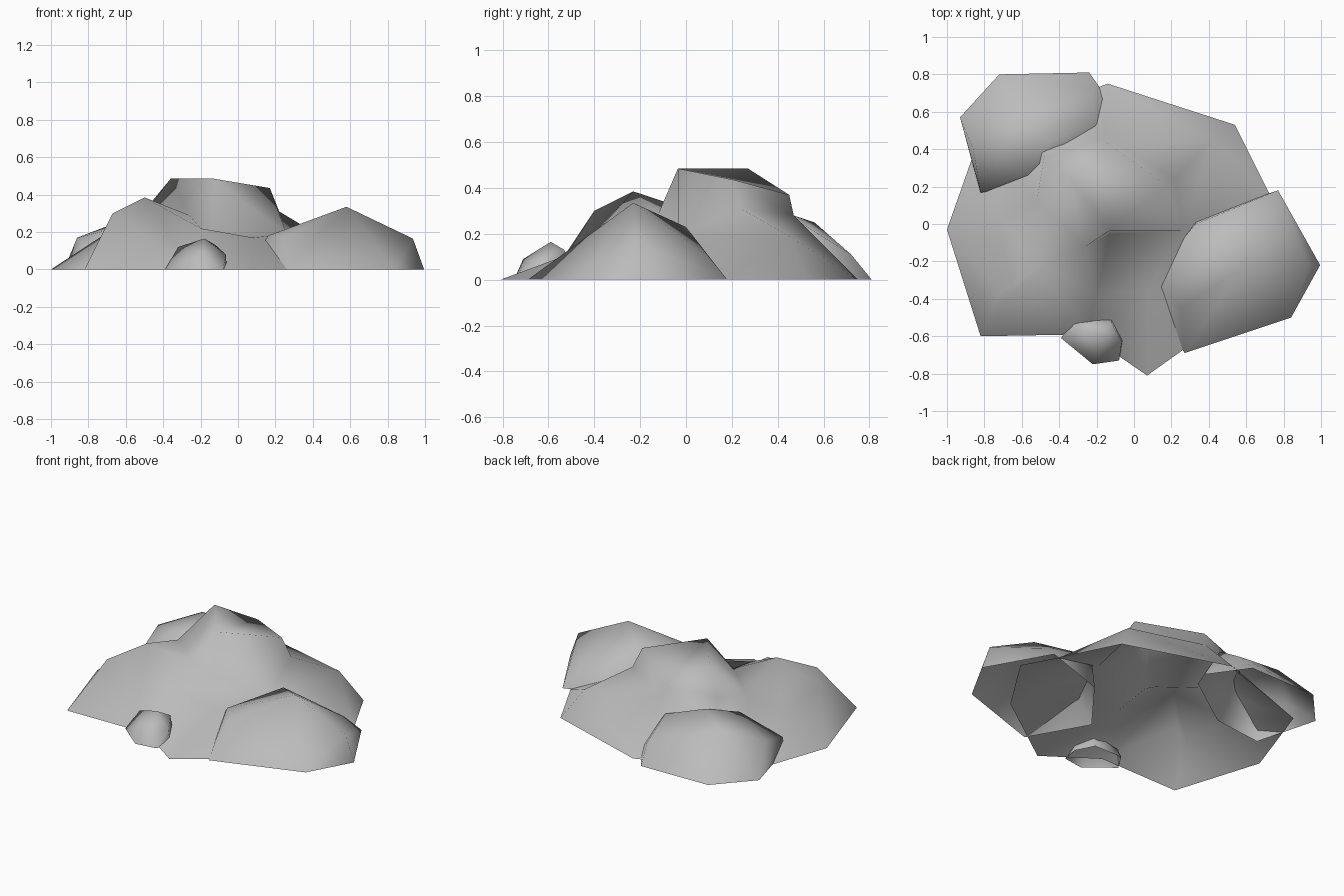
import bpy
import bmesh
from math import radians
from mathutils import Vector
from mathutils.geometry import delaunay_2d_cdt

if "Cube" in bpy.data.objects:
    bpy.data.objects.remove(bpy.data.objects["Cube"], do_unlink=True)

GREY = (0.5, 0.5, 0.5, 1)
stone = bpy.data.materials.new("stone_grey")
stone.use_nodes = True
stone.diffuse_color = GREY
bsdf = stone.node_tree.nodes["Principled BSDF"]
bsdf.inputs["Base Color"].default_value = GREY
bsdf.inputs["Roughness"].default_value = 0.9


def finish(name, bm):
    """Turn a bmesh into a smooth-shaded stone object."""
    mesh = bpy.data.meshes.new(name)
    bm.to_mesh(mesh)
    bm.free()
    obj = bpy.data.objects.new(name, mesh)
    bpy.context.collection.objects.link(obj)
    mesh.materials.append(stone)
    bpy.ops.object.select_all(action="DESELECT")
    obj.select_set(True)
    bpy.context.view_layer.objects.active = obj
    bpy.ops.object.shade_smooth_by_angle(angle=radians(85))


def boulder(name, rim, top):
    """Convex rock shell, open underneath."""
    bm = bmesh.new()
    for x, y in rim:
        bm.verts.new((x, y, 0))
    for p in top:
        bm.verts.new(p)
    bmesh.ops.convex_hull(bm, input=bm.verts[:])
    bmesh.ops.recalc_face_normals(bm, faces=bm.faces[:])
    floor = [f for f in bm.faces if all(v.co.z < 0.001 for v in f.verts)]
    bmesh.ops.delete(bm, geom=floor, context="FACES")
    finish(name, bm)


def outcrop(name, rim, top, ridges):
    """Craggy sheet over a rim, with named high points joined by ridges."""
    keys = list(top)
    pts = [Vector((x, y, 0)) for x, y in rim] + [Vector(top[k]) for k in keys]
    n = len(rim)
    edges = [(i, (i + 1) % n) for i in range(n)]
    for line in ridges:
        ids = [n + keys.index(k) for k in line.split()]
        edges += list(zip(ids, ids[1:]))
    _, _, faces, origin, _, _ = delaunay_2d_cdt(
        [p.xy for p in pts], edges, [list(range(n))], 1, 1e-5)
    bm = bmesh.new()
    verts = [bm.verts.new(pts[o[0]]) for o in origin]
    for f in faces:
        bm.faces.new([verts[i] for i in f])
    bmesh.ops.recalc_face_normals(bm, faces=bm.faces[:])
    if sum(f.normal.z for f in bm.faces) < 0:
        bmesh.ops.reverse_faces(bm, faces=bm.faces[:])
    finish(name, bm)


# Main crag with its summit block and front hump
outcrop(
    "main_crag",
    [(-1, -.03), (-.82, -.6), (-.25, -.59), (.07, -.81), (.59, -.44),
     (.84, -.05), (.72, .17), (.54, .53), (-.14, .75), (-.81, .51)],
    {
        "summit_front": (-.13, -.035, .485), "summit_back": (-.36, .27, .485),
        "summit_right": (.17, .21, .435), "rear": (-.17, .45, .37),
        "side": (-.48, .36, .34), "rear_foot": (-.16, .47, .28),
        "right_foot": (.22, .24, .31), "front_foot": (-.13, -.055, .2),
        "corner_foot": (.26, -.035, .19), "shoulder": (.42, .45, .19),
        "saddle": (-.26, -.12, .29), "hump": (-.5, -.23, .385),
        "hump_left": (-.67, -.4, .3), "hump_right": (-.2, -.38, .22),
        "dip": (-.52, .12, .27), "left_slope": (-.71, .02, .18),
        "left_foot": (-.71, -.36, .19), "apron": (.08, -.35, .17),
        "side_foot": (-.5, .4, .22),
    },
    ["summit_front summit_back rear summit_right summit_front",
     "summit_back side rear", "side_foot rear_foot right_foot shoulder",
     "right_foot corner_foot front_foot saddle", "shoulder corner_foot",
     "hump_left hump saddle summit_front", "hump hump_right",
     "summit_front front_foot apron", "hump dip", "left_slope left_foot",
     "saddle summit_back dip", "summit_front corner_foot"],
)

# Large boulder on the right
boulder(
    "right_boulder",
    [(.27, -.69), (.84, -.5), (.995, -.22), (.77, .18), (.33, .03), (.06, -.32)],
    [(.58, -.23, .335), (.935, -.22, .165), (.16, -.34, .18),
     (.33, .0, .23), (.25, -.45, .17), (.7, .1, .1)],
)

# Boulder at the back left
boulder(
    "back_boulder",
    [(-.93, .57), (-.72, .8), (-.24, .81), (-.07, .57), (-.11, .46),
     (-.48, .2), (-.82, .16)],
    [(-.45, .44, .29), (-.58, .27, .24), (-.22, .53, .23),
     (-.86, .4, .17), (-.22, .72, .11), (-.65, .56, .25), (-.82, .17, .1)],
)

# Small stone at the front
boulder(
    "front_stone",
    [(-.39, -.61), (-.32, -.5), (-.22, -.75), (-.08, -.73), (-.06, -.62), (-.12, -.5)],
    [(-.18, -.59, .165), (-.32, -.56, .12), (-.065, -.63, .08),
     (-.2, -.71, .09), (-.12, -.53, .13)],
)
